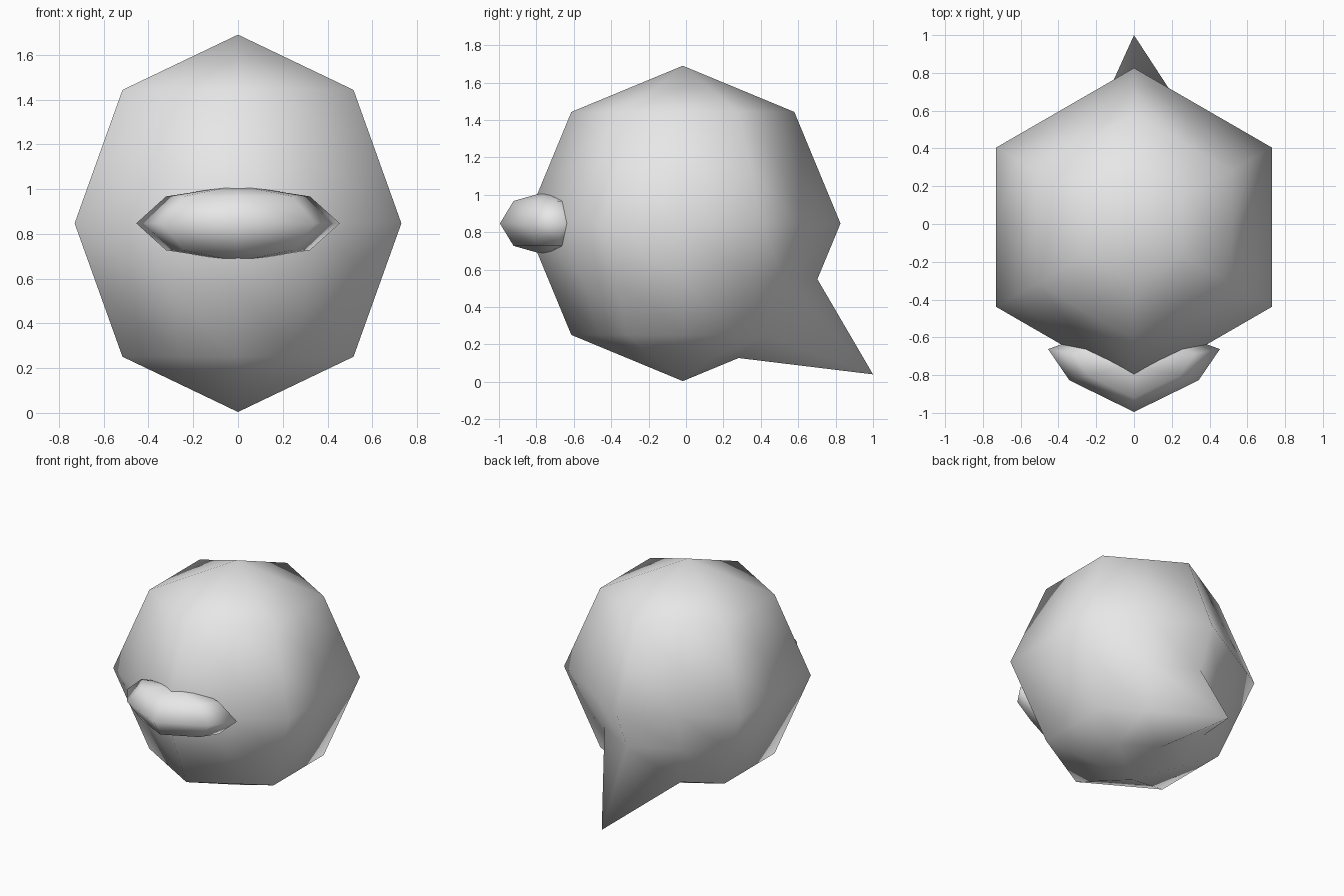
import bpy, bmesh
from mathutils import Vector

default = bpy.data.objects.get("Cube")
if default:
    bpy.data.objects.remove(default, do_unlink=True)

grey = bpy.data.materials.new("plain_grey")
grey.use_nodes = True
grey.diffuse_color = (0.8, 0.8, 0.8, 1)
grey.node_tree.nodes["Principled BSDF"].inputs["Base Color"].default_value = (0.8, 0.8, 0.8, 1)


def low_sphere():
    """Six-sided unit ball with four bands, corners on +y and -y."""
    bm = bmesh.new()
    bmesh.ops.create_uvsphere(bm, u_segments=6, v_segments=4, radius=1)
    return bm


def finish(bm, name):
    bmesh.ops.recalc_face_normals(bm, faces=bm.faces[:])
    mesh = bpy.data.meshes.new(name)
    bm.to_mesh(mesh)
    bm.free()
    mesh.shade_smooth()
    mesh.materials.append(grey)
    obj = bpy.data.objects.new(name, mesh)
    bpy.context.collection.objects.link(obj)
    return obj


# Body ball, with the lower back corner pulled out into a tail
radius = 0.843
centre = Vector((0, -0.017, radius + 0.004))
bm = low_sphere()
for v in bm.verts:
    v.co = v.co * radius + centre
bmesh.ops.subdivide_edges(bm, edges=bm.edges[:], cuts=1, use_grid_fill=True)
tail_root = Vector((0, 0.58, 0.25))
tip = min(bm.verts, key=lambda v: (v.co - tail_root).length)
tip.co = (0, 1.0, 0.04)
finish(bm, "body_with_tail")

# Muzzle: squashed ball, swept back at the sides
bm = low_sphere()
for v in bm.verts:
    x, y, z = v.co
    if abs(x) > 0.01:
        width = 0.395 if y < 0 else 0.525
        v.co = (x * width, y * 0.165 - 0.745, z * 0.17 + 0.847)
    else:
        v.co = (0, y * 0.25 - 0.745, z * 0.17 + 0.847)
finish(bm, "muzzle")
